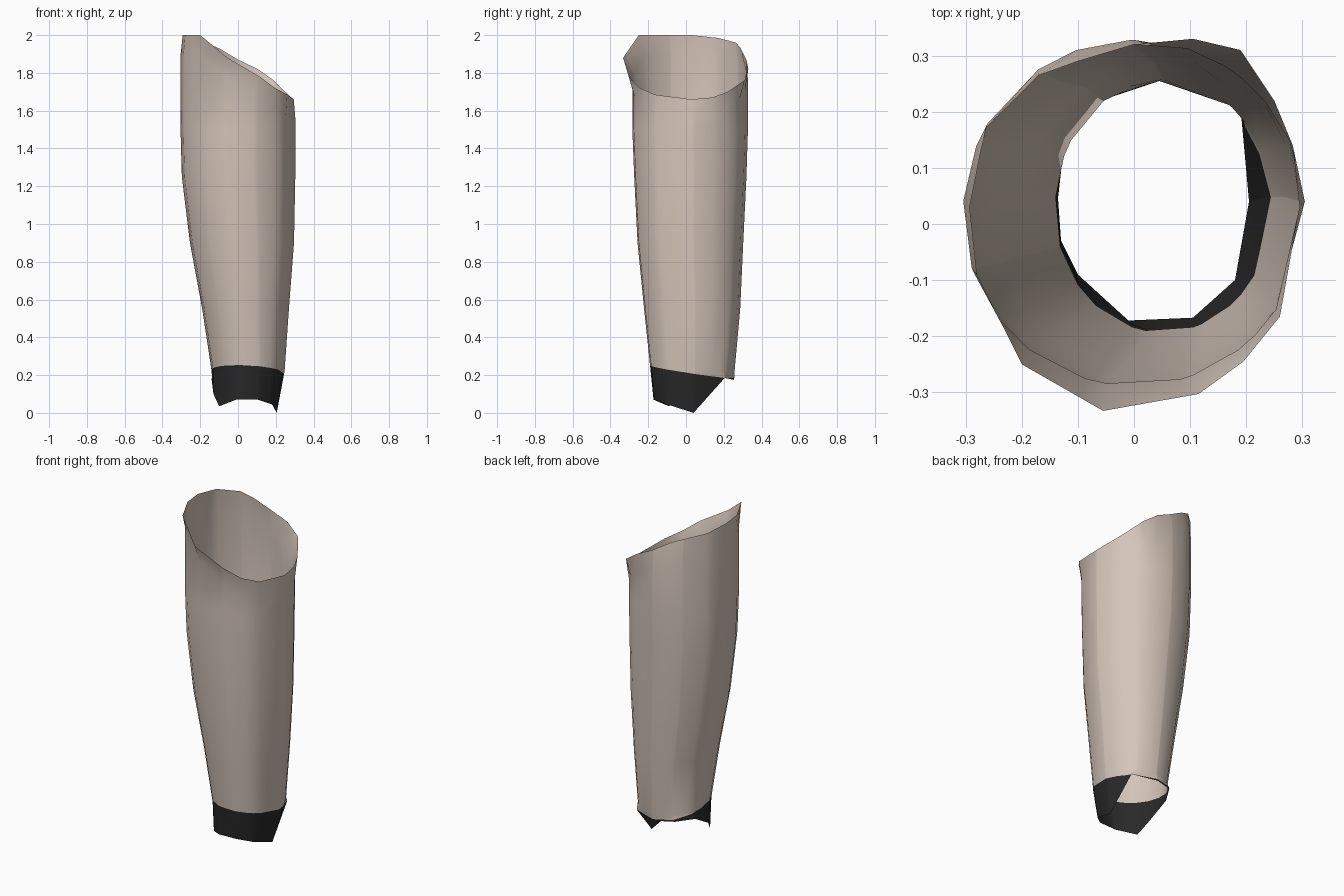
import bpy, bmesh, math
from mathutils import Vector

if "Cube" in bpy.data.objects:
    bpy.data.objects.remove(bpy.data.objects["Cube"])

# Slanted top rim and ragged bottom rim, counter-clockwise (x, y, z)
TOP = [(.295, .03, 1.66), (.283, .14, 1.67), (.25, .22, 1.70), (.19, .31, 1.76),
       (.105, .33, 1.82), (0, .32, 1.87), (-.10, .29, 1.93), (-.17, .265, 1.96),
       (-.265, .17, 1.985), (-.293, .03, 2.0), (-.28, -.09, 2.0), (-.20, -.25, 2.0),
       (-.055, -.333, 1.88), (.115, -.303, 1.78), (.195, -.245, 1.72), (.26, -.165, 1.685)]
BOTTOM = [(.205, .04, 0), (.19, .205, .185), (.045, .255, .175), (-.075, .215, .185),
          (-.14, .11, .18), (-.13, -.03, .10), (-.10, -.09, .035), (-.01, -.172, .07),
          (.105, -.167, .07), (.18, -.10, .045)]
# Body sections: z, x min, x max, y min, y max
RINGS = [(.22, -.14, .247, -.19, .257), (.55, -.19, .27, -.225, .287),
         (.9, -.255, .297, -.26, .303), (1.25, -.298, .304, -.278, .32),
         (1.5, -.305, .305, -.288, .328)]
TAU = 2 * math.pi


def polar(rim, cx, cy):
    return sorted((math.atan2(p[1] - cy, p[0] - cx) % TAU, Vector(p)) for p in rim)


def sample(pol, a):
    """Point on a rim at an angle, straight between its corners."""
    for i in range(len(pol)):
        a0, p0 = pol[i]
        a1, p1 = pol[(i + 1) % len(pol)]
        span = (a1 - a0) % TAU
        d = (a - a0) % TAU
        if d <= span:
            return p0.lerp(p1, d / span)


def oval(ring, a, z=None):
    h, x0, x1, y0, y1 = ring
    return Vector(((x0 + x1) / 2 + (x1 - x0) / 2 * math.cos(a),
                   (y0 + y1) / 2 + (y1 - y0) / 2 * math.sin(a),
                   h if z is None else z))


def material(name, rgb):
    m = bpy.data.materials.new(name)
    m.diffuse_color = (*rgb, 1)
    m.use_nodes = True
    m.node_tree.nodes["Principled BSDF"].inputs["Base Color"].default_value = m.diffuse_color
    return m


top, bottom = polar(TOP, 0, .01), polar(BOTTOM, .05, .03)
angles = sorted({round(a, 5) for a, _ in top + bottom})

# Loft the open tube column by column
bm = bmesh.new()
cols = []
for a in angles:
    t = sample(top, a)
    pts = [sample(bottom, a)] + [oval(r, a) for r in RINGS]
    pts += [oval(RINGS[-1], a, t.z - .11), t]
    cols.append([bm.verts.new(p) for p in pts])
for i, c in enumerate(cols):
    d = cols[(i + 1) % len(cols)]
    for k in range(len(c) - 1):
        bm.faces.new((c[k], d[k], d[k + 1], c[k + 1]))

# Dark cuff below a tilted cut line
normal, level = Vector((.05, .15, 1)), .225
bmesh.ops.bisect_plane(bm, geom=bm.verts[:] + bm.edges[:] + bm.faces[:],
                       plane_co=(0, 0, level), plane_no=normal.normalized())
for f in bm.faces:
    f.smooth = True
    f.material_index = int(f.calc_center_median().dot(normal) < level)

mesh = bpy.data.meshes.new("sleeve")
bm.to_mesh(mesh)
bm.free()
mesh.materials.append(material("pale beige", (.66, .56, .49)))
mesh.materials.append(material("near black", (.022, .022, .022)))
sleeve = bpy.data.objects.new("sleeve", mesh)
bpy.context.collection.objects.link(sleeve)
